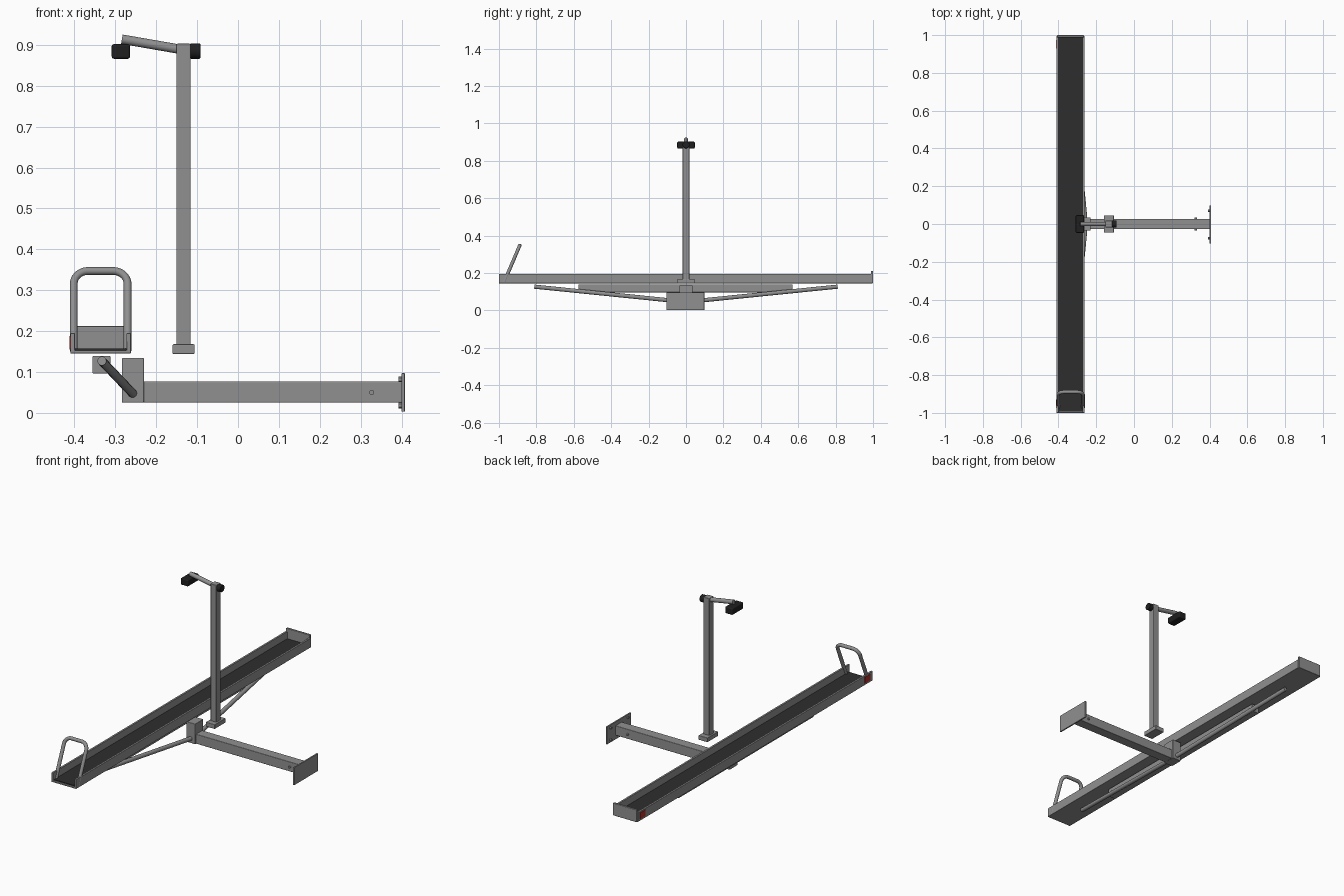
import bpy, bmesh
from math import pi
from mathutils import Vector

cube = bpy.data.objects.get("Cube")
if cube:
    bpy.data.objects.remove(cube, do_unlink=True)


def material(name, rgb):
    m = bpy.data.materials.new(name)
    m.use_nodes = True
    m.diffuse_color = (*rgb, 1)
    m.node_tree.nodes["Principled BSDF"].inputs["Base Color"].default_value = (*rgb, 1)
    return m


STEEL = material("grey steel", (0.28, 0.28, 0.28))
MAT = material("dark tray lining", (0.027, 0.027, 0.027))
RUBBER = material("black rubber", (0.014, 0.014, 0.014))
RED = material("red reflector", (0.45, 0.03, 0.02))


def finish(ob, mat):
    ob.data.materials.append(mat)
    bpy.ops.object.select_all(action='DESELECT')
    ob.select_set(True)
    bpy.context.view_layer.objects.active = ob
    bpy.ops.object.shade_smooth_by_angle()
    return ob


def from_bmesh(name, bm, mat, bevel=0):
    me = bpy.data.meshes.new(name)
    bm.to_mesh(me)
    bm.free()
    ob = bpy.data.objects.new(name, me)
    bpy.context.collection.objects.link(ob)
    finish(ob, mat)
    if bevel:
        mod = ob.modifiers.new("rounded edges", 'BEVEL')
        mod.width, mod.segments = bevel, 3
        mod.harden_normals = True
    return ob


def box(name, x, y, z, mat=STEEL, bevel=0.003):
    """Box given by its (low, high) extents on each axis."""
    bm = bmesh.new()
    bmesh.ops.create_cube(bm, size=1)
    for v in bm.verts:
        v.co = [r[0] if c < 0 else r[1] for c, r in zip(v.co, (x, y, z))]
    return from_bmesh(name, bm, mat, bevel)


def rod(name, a, b, radius, mat=STEEL, bevel=0, sides=24):
    """Cylinder between two points."""
    a, b = Vector(a), Vector(b)
    bm = bmesh.new()
    bmesh.ops.create_cone(bm, cap_ends=True, segments=sides, radius1=radius,
                          radius2=radius, depth=(b - a).length)
    turn = (b - a).to_track_quat('Z', 'Y').to_matrix()
    for v in bm.verts:
        v.co = turn @ v.co + (a + b) / 2
    return from_bmesh(name, bm, mat, bevel)


# Wheel tray: U-shaped channel swept along y
LEFT, RIGHT, BASE, TOP = -0.262, -0.41, 0.145, 0.195
WALL = 0.011
bm = bmesh.new()
profile = [(RIGHT, TOP), (RIGHT, BASE), (LEFT, BASE), (LEFT, TOP),
           (LEFT - WALL, TOP), (LEFT - WALL, BASE + 0.008),
           (RIGHT + WALL, BASE + 0.008), (RIGHT + WALL, TOP)]
face = bm.faces.new([bm.verts.new((x, -1, z)) for x, z in profile])
sweep = bmesh.ops.extrude_face_region(bm, geom=[face])["geom"]
bmesh.ops.translate(bm, vec=(0, 1.995, 0),
                    verts=[g for g in sweep if isinstance(g, bmesh.types.BMVert)])
bmesh.ops.recalc_face_normals(bm, faces=bm.faces)
from_bmesh("wheel_tray", bm, STEEL, 0.002)
box("tray_lining", (RIGHT + WALL, LEFT - WALL), (-0.992, 0.988), (0.153, 0.157), MAT, 0)
box("tray_end_plate", (RIGHT + 0.003, LEFT - 0.003), (0.988, 1), (BASE, 0.212))

# Reflectors on the outer wall, one near each end
for s, label in ((-1, "front"), (1, "back")):
    ends = sorted((s * 0.93, s * 0.975))
    box(label + "_reflector", (RIGHT - 0.002, RIGHT + 0.001), ends, (0.155, 0.188), RED, 0)

# Leaning hoop at the front of the tray
HALF, MID, CORNER = 0.066, -0.336, 0.035
foot, head = Vector((MID, -0.972, 0.152)), Vector((MID, -0.889, 0.347))
up = (head - foot).normalized()
side = Vector((1, 0, 0))
curve = bpy.data.curves.new("tray_hoop", 'CURVE')
curve.dimensions = '3D'
curve.bevel_depth, curve.bevel_resolution = 0.0095, 5
curve.use_fill_caps = True
spline = curve.splines.new('BEZIER')
spline.bezier_points.add(5)
k = CORNER * 0.55
path = [(foot - side * HALF, up), (head - side * HALF - up * CORNER, up),
        (head - side * (HALF - CORNER), side), (head + side * (HALF - CORNER), side),
        (head + side * HALF - up * CORNER, -up), (foot + side * HALF, -up)]
for p, (co, direction) in zip(spline.bezier_points, path):
    p.handle_left_type = p.handle_right_type = 'FREE'
    p.co = co
    p.handle_left, p.handle_right = co - direction * k, co + direction * k
hoop = bpy.data.objects.new("tray_hoop", curve)
bpy.context.collection.objects.link(hoop)
bpy.ops.object.select_all(action='DESELECT')
hoop.select_set(True)
bpy.context.view_layer.objects.active = hoop
bpy.ops.object.convert(target='MESH')
finish(bpy.context.view_layer.objects.active, STEEL)

# Stiffening bar and diagonal struts below the tray
box("tray_support_bar", (-0.356, -0.312), (-0.575, 0.57), (0.096, 0.139))
for s, label in ((-1, "front"), (1, "back")):
    rod(label + "_strut", (-0.333, s * 0.81, 0.127), (-0.258, s * 0.03, 0.048), 0.011)

# Hitch beam, its end block, mounting plate and bolts
box("beam_end_block", (-0.284, -0.23), (-0.035, 0.035), (0.025, 0.134))
box("hitch_beam", (-0.232, 0.402), (-0.027, 0.027), (0.025, 0.077))
box("mounting_plate", (0.4, 0.408), (-0.104, 0.098), (0.003, 0.097), bevel=0.001)
rod("beam_pin", (0.327, -0.034, 0.05), (0.327, 0.034, 0.05), 0.006)
for y in (-0.075, 0.07):
    for z in (0.018, 0.082):
        rod("plate_bolt", (0.393, y, z), (0.402, y, z), 0.007, sides=6)

# Upright post with its foot
box("post_foot", (-0.16, -0.106), (-0.046, 0.046), (0.144, 0.168))
box("post", (-0.151, -0.116), (-0.018, 0.018), (0.166, 0.903))

# Clamp arm, frame pad and knob
rod("clamp_arm", (-0.284, 0, 0.914), (-0.134, 0, 0.888), 0.0115)
box("frame_pad", (-0.309, -0.264), (-0.047, 0.047), (0.866, 0.902), RUBBER, 0.006)
rod("clamp_knob", (-0.117, 0, 0.885), (-0.092, 0, 0.885), 0.019, RUBBER, 0.003)
